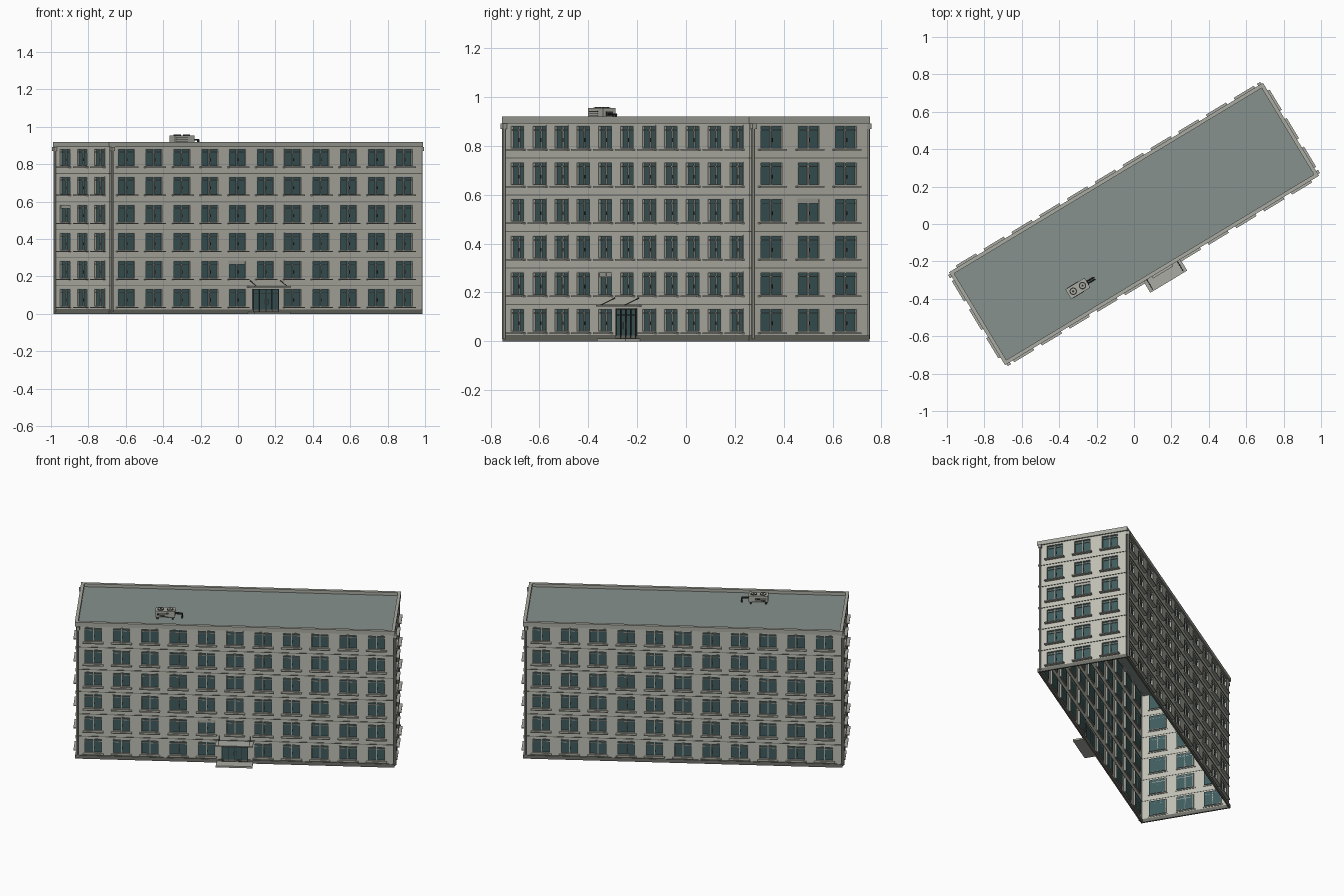
import bpy, bmesh, math
from mathutils import Matrix, Vector

if "Cube" in bpy.data.objects:
    bpy.data.objects.remove(bpy.data.objects["Cube"])

TURN = math.radians(31.1)
HALF_L, HALF_W = 0.972, 0.282
FLOOR, FLOORS, ROOF = 0.15, 6, 0.9
WIN_W, WIN_LOW, WIN_HIGH, RECESS = 0.11, 0.037, 0.135, 0.01
ROT = Matrix.Rotation(TURN, 4, "Z")


def material(name, r, g, b):
    m = bpy.data.materials.new(name)
    m.use_nodes = True
    m.diffuse_color = (r, g, b, 1)
    m.node_tree.nodes["Principled BSDF"].inputs["Base Color"].default_value = (r, g, b, 1)
    return m


WALL = material("wall_plaster", 0.52, 0.52, 0.46)
TRIM = material("trim_grey", 0.40, 0.41, 0.36)
BASE = material("plinth_grey", 0.16, 0.16, 0.14)
GLASS = material("window_glass", 0.05, 0.105, 0.11)
ROOFING = material("roof_felt", 0.24, 0.285, 0.265)
DARK = material("dark_metal", 0.03, 0.032, 0.03)

parts = {}


def part(name, *mats):
    if name not in parts:
        parts[name] = (bmesh.new(), mats)
    return parts[name][0]


def box(name, mat, space, xs, ys, zs):
    """Box between pairs of limits, placed in the given space."""
    lo, hi = zip(xs, ys, zs)
    size = [b - a for a, b in zip(lo, hi)]
    mid = [(a + b) / 2 for a, b in zip(lo, hi)]
    m = space @ Matrix.Translation(mid) @ Matrix.Diagonal((*size, 1))
    bmesh.ops.create_cube(part(name, mat), size=1, matrix=m)


def rod(name, mat, space, start, end, radius, sides=8):
    a, b = Vector(start), Vector(end)
    d = b - a
    m = space @ Matrix.Translation((a + b) / 2) @ d.to_track_quat("Z", "Y").to_matrix().to_4x4()
    bmesh.ops.create_cone(part(name, mat), cap_ends=True, segments=sides,
                          radius1=radius, radius2=radius, depth=d.length, matrix=m)


def window(side, space, x, z0, z1, blind):
    """Frame, mullions and sill; the outside is -y."""
    w, t = WIN_W / 2, 0.005
    fr = side + "_window_frames"
    depth = (-0.001, RECESS)
    for s in (-1, 1):
        e = x + s * w
        box(fr, TRIM, space, sorted((e, e - s * t)), depth, (z0, z1))
    for z in (z0, z1 - t):
        box(fr, TRIM, space, (x - w, x + w), depth, (z, z + t))
    bar = z0 + 0.78 * (z1 - z0)
    inner = (0.003, RECESS)
    box(fr, TRIM, space, (x - w, x + w), inner, (bar, bar + 0.004))
    box(fr, TRIM, space, (x - 0.003, x + 0.003), inner, (z0, z1))
    box(side + "_window_sills", TRIM, space, (x - w - 0.008, x + w + 0.008),
        (-0.02, 0.004), (z0 - 0.006, z0))
    box(side + "_window_handles", DARK, space, (x + 0.006, x + 0.008),
        (0.001, 0.005), (z0 + 0.03, z0 + 0.045))
    if blind:
        box("window_blinds", TRIM, space, (x - w, x + w), (0.004, RECESS), (bar, z1))


def facade(side, turn, half, dist, columns, pitch, blinds=(), door=False):
    space = ROT @ Matrix.Rotation(turn, 4, "Z") @ Matrix.Translation((0, -dist, 0))
    centres = [(i - (columns - 1) / 2) * pitch for i in range(columns)]
    xs, zs = [-half], [0]
    for c in centres:
        xs += [c - WIN_W / 2, c + WIN_W / 2]
    for f in range(FLOORS):
        zs += [f * FLOOR + WIN_LOW, f * FLOOR + WIN_HIGH]
    xs.append(half)
    zs.append(ROOF)

    # Wall sheet whose window cells are pushed inwards
    bm = part(side + "_wall", WALL, GLASS)
    grid = [[bm.verts.new((x, 0, z)) for x in xs] for z in zs]
    openings = []
    for j in range(len(zs) - 1):
        for i in range(len(xs) - 1):
            face = bm.faces.new((grid[j][i], grid[j][i + 1], grid[j + 1][i + 1], grid[j + 1][i]))
            col, row = i // 2, j // 2
            if i % 2 and j % 2 and not (door and row == 0 and col == columns // 2):
                openings.append(face)
                window(side, space, centres[col], zs[j], zs[j + 1], (col, row) in blinds)
    for face in openings:
        made = bmesh.ops.extrude_face_region(bm, geom=[face])["geom"]
        bmesh.ops.translate(bm, vec=(0, RECESS, 0),
                            verts=[v for v in made if isinstance(v, bmesh.types.BMVert)])
        for f in made:
            if isinstance(f, bmesh.types.BMFace):
                f.material_index = 1
        bm.faces.remove(face)
    bm.transform(space)

    # Floor joints, plinth, cornice and corner downpipe
    for f in range(1, FLOORS):
        box("floor_joints", BASE, space, (-half, half), (-0.003, 0.001), (f * FLOOR - 0.002, f * FLOOR + 0.002))
    box("plinth", BASE, space, (-half - 0.006, half + 0.006), (-0.006, 0.004), (0, 0.023))
    box("cornice", TRIM, space, (-half - 0.008, half + 0.008), (-0.008, 0.012), (0.893, 0.92))
    px = -half + 0.012
    rod("downpipes", TRIM, space, (px, -0.01, 0.01), (px, -0.01, 0.89), 0.007)
    box("downpipe_heads", TRIM, space, (px - 0.01, px + 0.01), (-0.02, 0), (0.87, 0.892))
    return space


front = facade("front", 0, HALF_L, HALF_W, 11, 0.1735, {(4, 1)}, True)
facade("left", math.pi / 2, HALF_W, HALF_L, 3, 0.178, {(1, 3)})
facade("back", math.pi, HALF_L, HALF_W, 11, 0.1735)
facade("right", -math.pi / 2, HALF_W, HALF_L, 3, 0.178, {(0, 3)})
box("roof", ROOFING, ROT, (-HALF_L, HALF_L), (-HALF_W, HALF_W), (ROOF - 0.006, ROOF))

# Entrance: double door, step, canopy and its stay rods
box("door_glass", GLASS, front, (-0.078, 0.078), (-0.004, 0.002), (0.012, 0.132))
for x in (-0.08, -0.042, -0.002, 0.038, 0.076):
    box("door_frame", DARK, front, (x, x + 0.004), (-0.008, 0.002), (0.01, 0.134))
for z in (0.01, 0.106, 0.13):
    box("door_frame", DARK, front, (-0.08, 0.08), (-0.008, 0.002), (z, z + 0.004))
for x in (-0.01, 0.01):
    rod("door_handles", TRIM, front, (x, -0.012, 0.05), (x, -0.012, 0.08), 0.002)
box("entrance_step", TRIM, front, (-0.112, 0.112), (-0.075, 0), (0, 0.011))
box("canopy", TRIM, front, (-0.115, 0.115), (-0.078, 0), (0.142, 0.148))
for x in (-0.095, 0.095):
    rod("canopy_rods", DARK, front, (x, 0, 0.178), (x, -0.07, 0.147), 0.002)

# Rooftop cooling unit with two fans, feet and pipes
unit = ROT @ Matrix.Translation((-0.435, -0.14, ROOF))
box("cooling_unit", TRIM, unit, (-0.06, 0.06), (-0.03, 0.03), (0.015, 0.055))
for x in (-0.029, 0.029):
    rod("fan_rings", DARK, unit, (x, 0, 0.054), (x, 0, 0.058), 0.02, 20)
    rod("fan_discs", TRIM, unit, (x, 0, 0.056), (x, 0, 0.059), 0.014, 20)
    rod("fan_hubs", DARK, unit, (x, 0, 0.058), (x, 0, 0.06), 0.006, 12)
    for y in (-0.022, 0.022):
        box("unit_feet", DARK, unit, (x * 1.6 - 0.005, x * 1.6 + 0.005), (y - 0.005, y + 0.005), (0, 0.016))
for z in (0.022, 0.031, 0.04):
    box("unit_vents", DARK, unit, (-0.05, 0.02), (-0.032, 0.032), (z, z + 0.003))
box("unit_panel", DARK, unit, (0.055, 0.062), (-0.016, 0.016), (0.022, 0.042))
for y in (-0.005, 0.007):
    rod("unit_pipes", DARK, unit, (0.06, y, 0.03), (0.105, y, 0.03), 0.004)
    rod("unit_pipes", DARK, unit, (0.102, y, 0.03), (0.102, y, 0), 0.004)

# Turn every part into an object
for name, (bm, mats) in parts.items():
    mesh = bpy.data.meshes.new(name)
    bm.to_mesh(mesh)
    bm.free()
    for m in mats:
        mesh.materials.append(m)
    bpy.context.collection.objects.link(bpy.data.objects.new(name, mesh))
